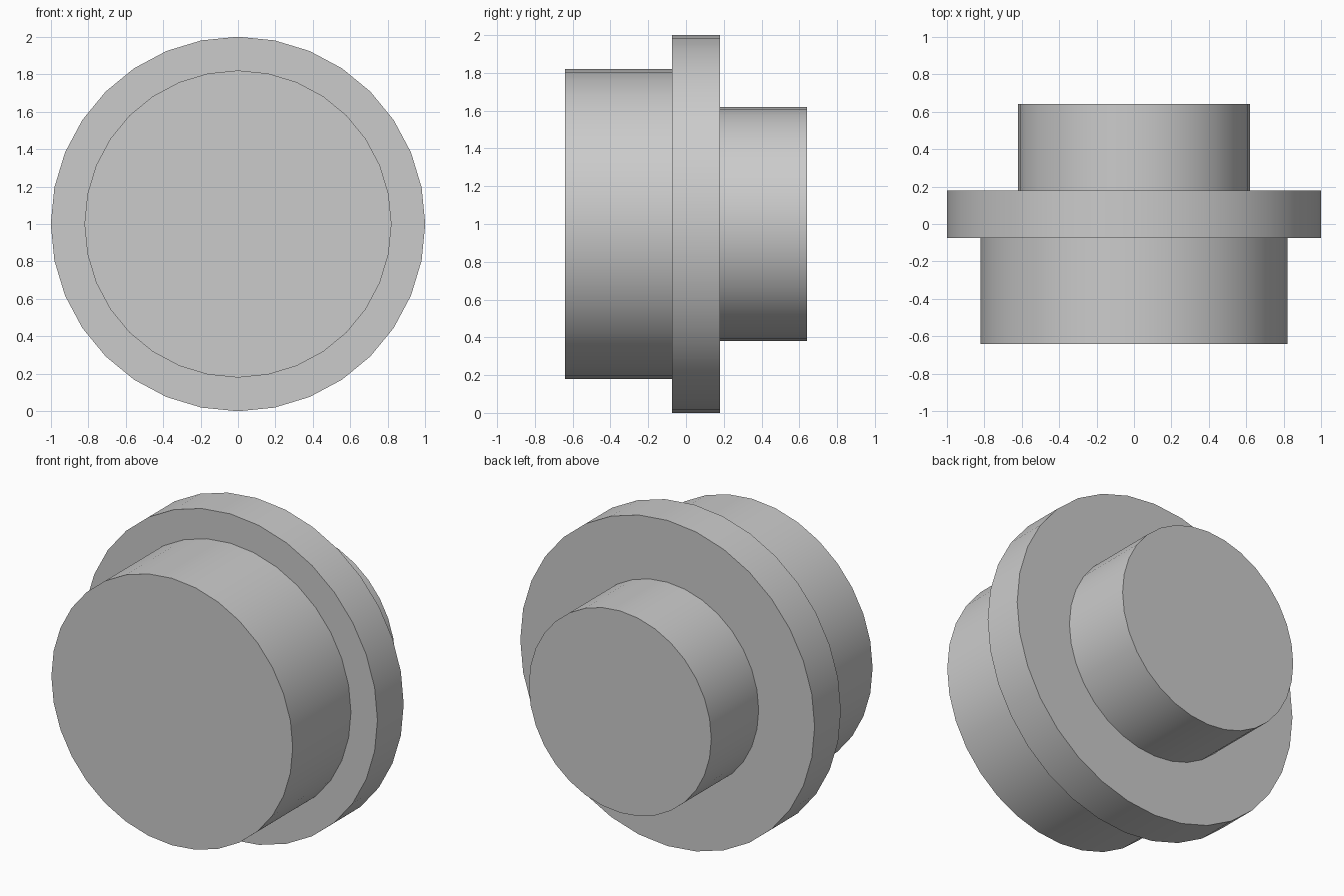
import bpy
from math import radians

cube = bpy.data.objects.get("Cube")
if cube:
    bpy.data.objects.remove(cube, do_unlink=True)

grey = bpy.data.materials.new("plain_grey")
grey.use_nodes = True
colour = (0.6, 0.6, 0.6, 1)
grey.diffuse_color = colour
grey.node_tree.nodes["Principled BSDF"].inputs["Base Color"].default_value = colour


def disc(name, radius, front, back):
    """Solid round section along y, centred at z = 1."""
    bpy.ops.mesh.primitive_cylinder_add(
        vertices=32, radius=radius, depth=back - front,
        location=(0, (front + back) / 2, 1), rotation=(radians(90), 0, 0))
    obj = bpy.context.object
    obj.name = name
    obj.data.materials.append(grey)
    bpy.ops.object.shade_smooth_by_angle(angle=radians(30))


# Wide front drum, thin flange and narrow rear hub
disc("front_drum", 0.82, -0.64, -0.075)
disc("flange", 1.0, -0.075, 0.18)
disc("rear_hub", 0.62, 0.18, 0.64)
